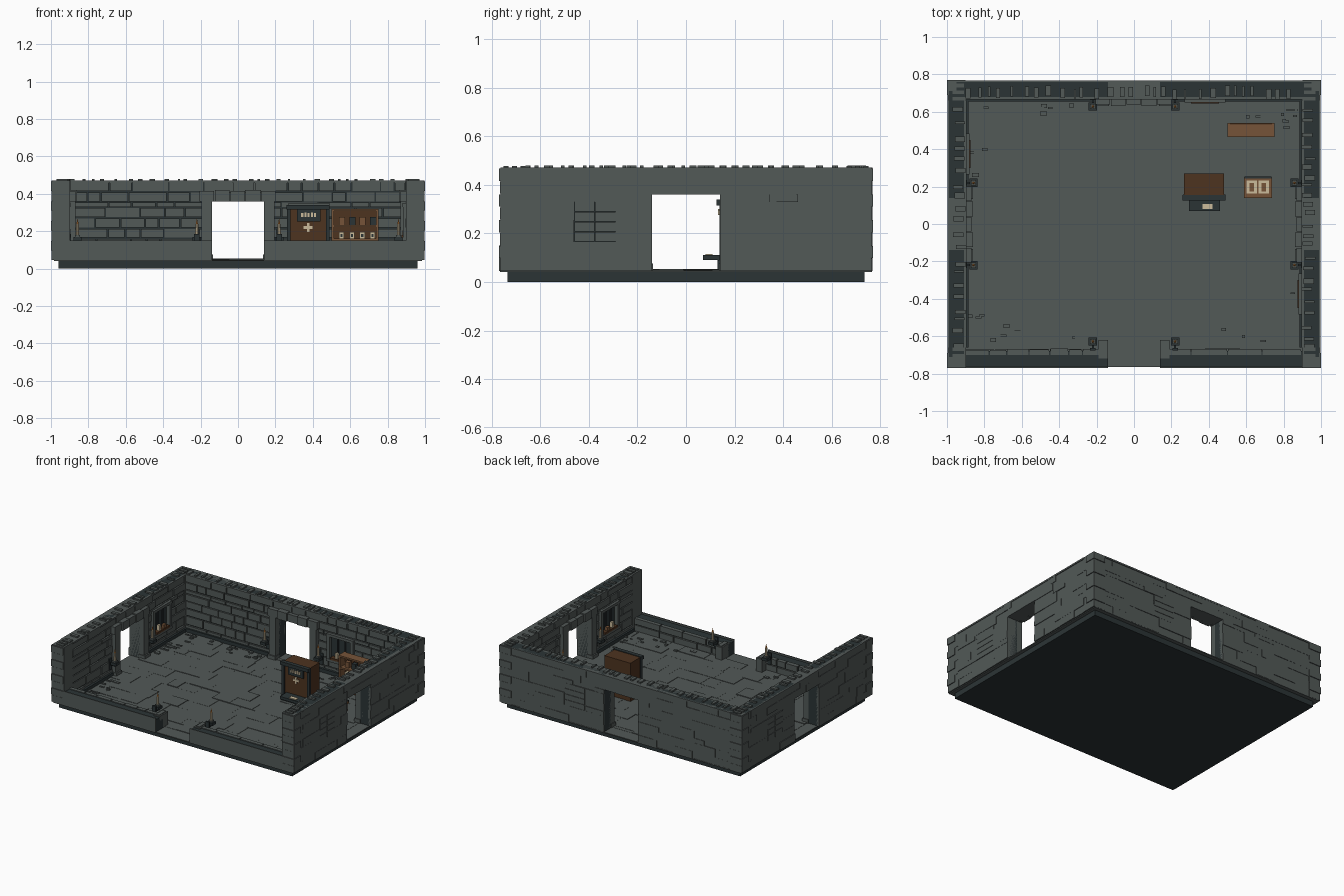
import bpy, bmesh, random
from mathutils import Matrix, Vector

random.seed(7)
if "Cube" in bpy.data.objects:
    bpy.data.objects.remove(bpy.data.objects["Cube"])


def material(name, rgb):
    m = bpy.data.materials.new(name)
    m.use_nodes = True
    m.diffuse_color = (*rgb, 1)
    bsdf = m.node_tree.nodes["Principled BSDF"]
    bsdf.inputs["Base Color"].default_value = (*rgb, 1)
    bsdf.inputs["Roughness"].default_value = 0.9
    return m


STONE = material("grey stone", (0.085, 0.1, 0.096))
DARK = material("dark slate", (0.024, 0.034, 0.036))
BROWN = material("dark wood", (0.075, 0.033, 0.014))
WOOD = material("light wood", (0.18, 0.088, 0.04))
CREAM = material("cream", (0.6, 0.5, 0.33))
FLAME = material("flame orange", (0.7, 0.25, 0.05))


class Part:
    """Collects boxes and prisms of several materials into one object."""
    def __init__(self, name):
        self.name, self.bm, self.mats = name, bmesh.new(), []

    def paint(self, verts, mat):
        if mat not in self.mats:
            self.mats.append(mat)
        for f in {f for v in verts for f in v.link_faces}:
            f.material_index = self.mats.index(mat)

    def box(self, x, y, z, mat):
        size = Vector((abs(a[1] - a[0]) for a in (x, y, z)))
        mid = Vector(((a[0] + a[1]) / 2 for a in (x, y, z)))
        mtx = Matrix.Translation(mid) @ Matrix.Diagonal((*size, 1))
        self.paint(bmesh.ops.create_cube(self.bm, size=1, matrix=mtx)["verts"], mat)

    def prism(self, x, y, z, r0, r1, mat):
        mtx = Matrix.Translation((x, y, (z[0] + z[1]) / 2))
        res = bmesh.ops.create_cone(self.bm, cap_ends=True, segments=8, radius1=r0,
                                    radius2=r1, depth=z[1] - z[0], matrix=mtx)
        self.paint(res["verts"], mat)

    def done(self):
        me = bpy.data.meshes.new(self.name)
        self.bm.to_mesh(me)
        self.bm.free()
        for m in self.mats:
            me.materials.append(m)
        ob = bpy.data.objects.new(self.name, me)
        bpy.context.collection.objects.link(ob)


OUT = {"x": 1.0, "y": 0.77}
DOOR, TOP, LOW = 0.14, 0.47, 0.15
WIN = (0.165, 0.33)


def wbox(p, wall, u, t, z, mat):
    """Box on a wall: u runs along it, t is the depth inwards from its outer face."""
    axis, sign = wall
    d = [sign * (OUT[axis] - a) for a in t]
    p.box(*((d, u) if axis == "x" else (u, d)), z, mat)


def split(u0, u1, z0, z1, holes):
    """Stretches of a course left over between the holes."""
    spans, start = [], u0
    for a, b, lo, hi in sorted(holes):
        if z0 < hi - 0.001 and z1 > lo + 0.001:
            spans.append((start, a))
            start = b
    return spans + [(start, u1)]


def courses(p, wall, reach, rows, holes, outside):
    """Random stones in courses, raised by slightly different amounts."""
    gap = 0 if outside else 0.007
    for z0, z1 in zip(rows, rows[1:]):
        for a, end in split(-reach, reach, z0, z1, holes):
            while a < end - 0.001:
                b = a + random.uniform(0.07, 0.22)
                b = end if b > end - 0.06 else b
                j = random.uniform(0, 0.007)
                t = (0.002 + j, 0.03) if outside else (0.07, 0.104 - j)
                wbox(p, wall, (a, b - gap), t, (z0, z1 - gap), STONE)
                a = b


# plinth and paved floor
p = Part("plinth")
p.box((-0.96, 0.96), (-0.735, 0.735), (0, 0.042), DARK)
p.done()
p = Part("floor")
p.box((-0.985, 0.985), (-0.765, 0.765), (0.04, 0.047), STONE)
y = -0.66
while y < 0.66:
    step, x = random.uniform(0.07, 0.13), -0.9
    y1 = min(y + step, 0.67)
    while x < 0.9:
        x1 = min(x + random.uniform(0.08, 0.2), 0.9)
        p.box((x, x1), (y, y1), (0.045, random.uniform(0.048, 0.054)), STONE)
        x = x1
    y = y1
p.done()

# stone chips scattered near the walls
p = Part("floor_rubble")
for i in range(90):
    s, w, h = (random.uniform(0.008, 0.022) for _ in range(3))
    edge = random.uniform(0, 0.1)
    if i % 2:
        x, y = random.choice((-1, 1)) * (0.88 - edge), random.choice((-1, 1)) * random.uniform(0.25, 0.62)
    else:
        x, y = random.choice((-1, 1)) * random.uniform(0.25, 0.85), random.choice((-1, 1)) * (0.64 - edge)
    p.box((x - s, x + s), (y - w / 2, y + w / 2), (0.05, 0.054 + h / 4), STONE)
p.done()

# three tall walls with doorway, blocked window and loose coping stones
rows_out = (0.045, 0.1, 0.165, 0.2, 0.255, 0.33, 0.36, 0.415, TOP)
rows_in = (0.05, 0.1, 0.165, 0.22, 0.275, 0.33, 0.36, 0.415, TOP)
for name, wall, win in (("right_wall", ("x", -1), 0.375), ("left_wall", ("x", 1), -0.375),
                        ("back_wall", ("y", 1), 0.38)):
    p = Part(name)
    reach = 0.66 if wall[0] == "x" else 0.9
    w0, w1 = win - 0.085, win + 0.085
    holes = [(-DOOR, DOOR, 0, 0.36), (w0, w1, *WIN)]
    for s in (-1, 1):
        wbox(p, wall, (s * DOOR, s * (reach + 0.05)), (0.012, 0.09), (0.045, TOP), DARK)
        # doorway jamb, inside and through the wall
        wbox(p, wall, (s * DOOR, s * 0.195), (0.012, 0.13), (0.045, 0.36), STONE)
        wbox(p, wall, (s * 0.135, s * 0.2), (0.09, 0.14), (0.045, 0.075), STONE)
    wbox(p, wall, (-DOOR, DOOR), (0.012, 0.09), (0.36, TOP), STONE)
    for i in range(5):
        u = -0.205 + i * 0.082
        wbox(p, wall, (u, u + 0.078), (0.08, 0.13 + 0.008 * (i % 2)), (0.36, 0.415 + 0.006 * (i % 2)), STONE)
    wbox(p, wall, (-reach, reach), (0.003, 0.105), (TOP - 0.012, TOP), STONE)
    courses(p, wall, reach, rows_out, holes, True)
    courses(p, wall, reach, rows_in, holes, False)
    # low footing ledge inside
    for s in (-1, 1):
        wbox(p, wall, (s * 0.2, s * reach), (0.09, 0.115), (0.045, 0.075), DARK)
    # blocking stones seen from outside
    for i in range(2):
        for k in range(4):
            a, z = w0 + i * 0.085, WIN[0] + k * 0.04125
            wbox(p, wall, (a + 0.001, a + 0.084), (0.003, 0.03), (z + 0.001, z + 0.04), STONE)
    # coping stones
    u = -reach
    while u < reach - 0.05:
        w = random.uniform(0.012, 0.03)
        t = random.uniform(0.03, 0.05)
        wbox(p, wall, (u, u + w), (t, t + 0.055), (TOP - 0.005, TOP + 0.01), STONE)
        u += w + random.uniform(0.015, 0.07)
    p.done()

    # niche frame, bars, shelf and its candle
    p = Part(name + "_window_niche")
    for s in (-1, 1):
        wbox(p, wall, (win + s * 0.085, win + s * 0.11), (0.08, 0.118), (0.15, 0.345), STONE)
    for z in ((0.33, 0.35), (0.145, 0.165)):
        wbox(p, wall, (w0 - 0.025, w1 + 0.025), (0.08, 0.12), z, STONE)
    for k in (-0.03, 0.03):
        wbox(p, wall, (win + k - 0.004, win + k + 0.004), (0.085, 0.1), WIN, DARK)
    wbox(p, wall, (w0 + 0.01, w1 - 0.01), (0.085, 0.125), (0.165, 0.18), BROWN)
    wbox(p, wall, (win - 0.04, win - 0.02), (0.1, 0.118), (0.18, 0.22), CREAM)
    wbox(p, wall, (win + 0.01, win + 0.04), (0.1, 0.12), (0.18, 0.205), WOOD)
    p.done()

# corner quoins
p = Part("corner_quoins")
for sx in (-1, 1):
    for sy in (-1, 1):
        p.box((sx * 0.898, sx * 0.994), (sy * 0.655, sy * 0.764), (0.045, TOP), STONE)
        for k in range(8):
            z, long = 0.045 + k * 0.053, k % 2
            p.box((sx * 0.9, sx * (1 if long else 0.996)), (sy * (0.69 if long else 0.66), sy * (0.77 if long else 0.766)),
                  (z, z + 0.05), STONE)
        for k in range(3):
            y = 0.66 + k * 0.035
            p.box((sx * 0.91, sx * 0.97), (sy * y, sy * (y + 0.02)), (TOP - 0.005, TOP + 0.008), STONE)
p.done()

# low front wall with an entrance gap
p = Part("front_wall")
front = ("y", -1)
gate = [(-DOOR, DOOR, 0, 1)]
for s in (-1, 1):
    wbox(p, front, (s * DOOR, s * 0.9), (0.006, 0.09), (0.045, LOW - 0.012), DARK)
    wbox(p, front, (s * DOOR, s * 0.19), (0.05, 0.15), (0.045, LOW - 0.005), STONE)
    wbox(p, front, (s * 0.15, s * 0.18), (0.06, 0.14), (0.1, LOW), STONE)
    wbox(p, front, (s * DOOR, s * 0.9), (0, 0.008), (0.045, LOW), STONE)
courses(p, front, 0.9, (0.05, 0.1, LOW), gate, False)
p.done()

# candle sconces, a pair on every wall
p = Part("candle_sconces")
for wall in (("x", -1), ("x", 1), ("y", -1), ("y", 1)):
    for u in (-0.22, 0.22):
        wbox(p, wall, (u - 0.015, u + 0.015), (0.095, 0.108), (0.1, 0.185), DARK)
        wbox(p, wall, (u - 0.005, u + 0.005), (0.1, 0.14), (0.135, 0.15), DARK)
        wbox(p, wall, (u - 0.022, u + 0.022), (0.12, 0.164), (0.148, 0.168), DARK)
        wbox(p, wall, (u - 0.014, u + 0.014), (0.128, 0.156), (0.168, 0.18), STONE)
        d = wall[1] * (OUT[wall[0]] - 0.142)
        x, y = (d, u) if wall[0] == "x" else (u, d)
        p.prism(x, y, (0.178, 0.238), 0.009, 0.008, CREAM)
        p.prism(x, y, (0.238, 0.265), 0.006, 0.001, FLAME)
p.done()

# dispensing cabinet with counter, header and cross
p = Part("cabinet")
p.box((0.268, 0.482), (0.15, 0.27), (0.05, 0.335), BROWN)
for x in (0.262, 0.47):
    p.box((x, x + 0.02), (0.138, 0.158), (0.05, 0.335), DARK)
p.box((0.26, 0.49), (0.125, 0.155), (0.315, 0.34), DARK)
p.box((0.262, 0.488), (0.13, 0.155), (0.05, 0.09), DARK)
p.box((0.315, 0.44), (0.138, 0.155), (0.252, 0.315), DARK)
for k in range(5):
    x = 0.338 + k * 0.017
    p.box((x, x + 0.011), (0.132, 0.14), (0.276, 0.296 + 0.004 * (k % 2)), CREAM)
p.box((0.351, 0.399), (0.144, 0.152), (0.213, 0.227), CREAM)
p.box((0.368, 0.382), (0.144, 0.152), (0.196, 0.244), CREAM)
p.box((0.295, 0.46), (0.07, 0.15), (0.09, 0.11), DARK)
p.box((0.365, 0.42), (0.08, 0.108), (0.11, 0.116), CREAM)
p.done()

# open rack with jars
p = Part("jar_rack")
p.box((0.5, 0.75), (0.525, 0.54), (0.05, 0.315), BROWN)
for x in (0.5, 0.738):
    p.box((x, x + 0.014), (0.465, 0.54), (0.05, 0.32), WOOD)
for z in (0.06, 0.148, 0.222, 0.308):
    p.box((0.5, 0.752), (0.465, 0.532), (z, z + 0.012), WOOD)
for k in range(4):
    x = 0.54 + k * 0.055
    p.box((x, x + 0.028), (0.48, 0.51), (0.16, 0.196), CREAM)
    p.box((x + 0.008, x + 0.02), (0.477, 0.5), (0.17, 0.186), DARK)
    p.box((x, x + 0.032), (0.485, 0.515), (0.234, 0.275), DARK if k % 2 else WOOD)
p.done()

# small reading table with an open book
p = Part("reading_table")
p.box((0.588, 0.737), (0.14, 0.25), (0.108, 0.122), WOOD)
for x in (0.595, 0.715):
    for y in (0.145, 0.23):
        p.box((x, x + 0.015), (y, y + 0.015), (0.05, 0.11), BROWN)
p.box((0.59, 0.735), (0.243, 0.253), (0.11, 0.13), DARK)
for x in (0.602, 0.666):
    p.box((x, x + 0.056), (0.162, 0.232), (0.12, 0.128), CREAM)
    p.box((x + 0.015, x + 0.04), (0.175, 0.22), (0.128, 0.13), WOOD)
p.done()
